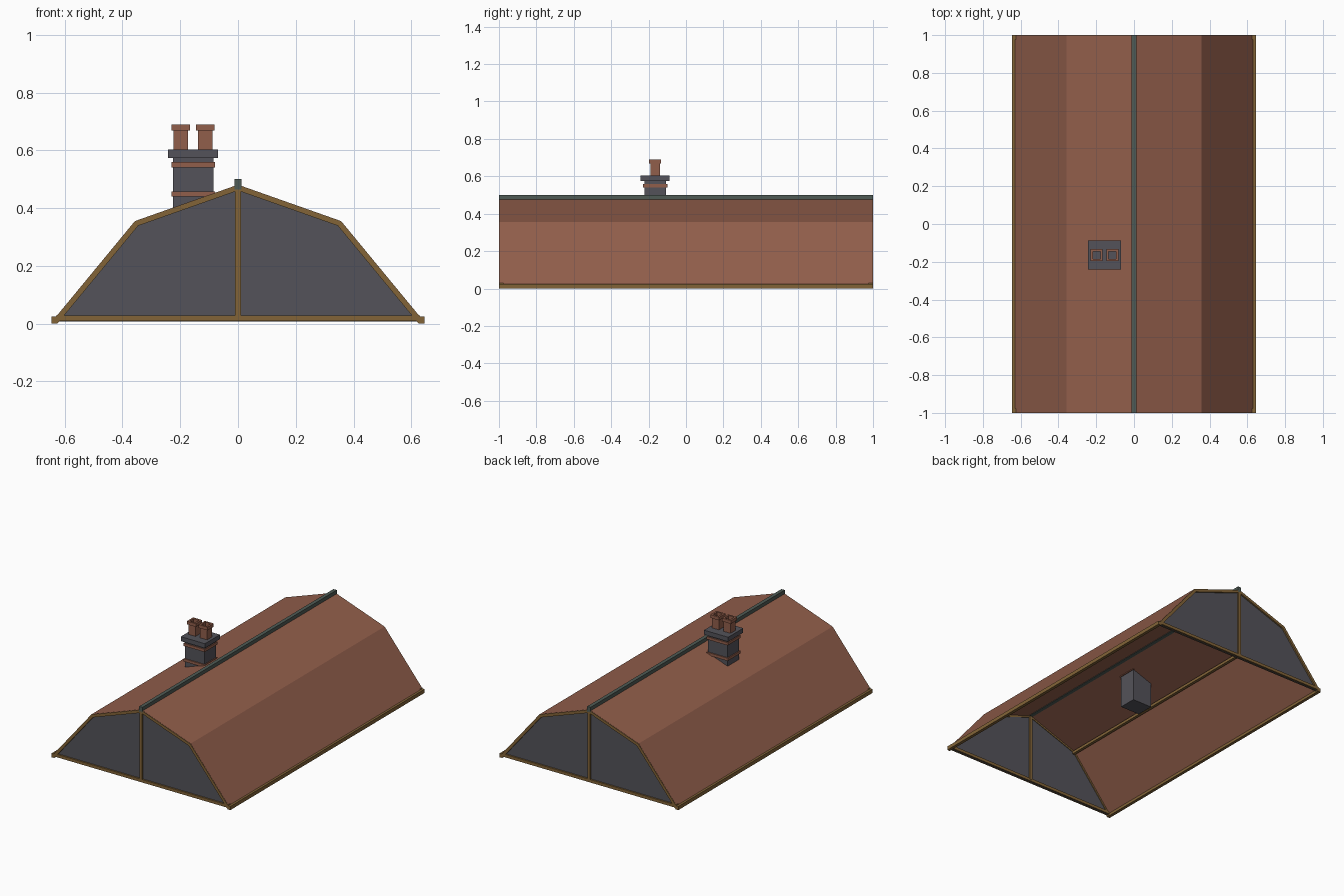
import bpy, bmesh
from mathutils import Vector

if "Cube" in bpy.data.objects:
    bpy.data.objects.remove(bpy.data.objects["Cube"])


def material(name, rgb):
    m = bpy.data.materials.new(name)
    m.diffuse_color = (*rgb, 1)
    m.use_nodes = True
    m.node_tree.nodes["Principled BSDF"].inputs["Base Color"].default_value = m.diffuse_color
    return m


TILE = material("terracotta", (0.285, 0.112, 0.070))
STONE = material("dark_stone", (0.088, 0.086, 0.101))
WOOD = material("golden_wood", (0.225, 0.127, 0.039))
RIDGE = material("green_grey_ridge", (0.078, 0.105, 0.091))


def finish(name, bm, mat):
    bmesh.ops.recalc_face_normals(bm, faces=bm.faces)
    me = bpy.data.meshes.new(name)
    bm.to_mesh(me)
    bm.free()
    me.materials.append(mat)
    ob = bpy.data.objects.new(name, me)
    bpy.context.collection.objects.link(ob)
    return ob


def extrude(name, outline, y0, y1, mat):
    """Prism from an xz outline, running from y0 to y1."""
    bm = bmesh.new()
    f = bm.faces.new([bm.verts.new((x, y0, z)) for x, z in outline])
    ext = bmesh.ops.extrude_face_region(bm, geom=[f])["geom"]
    bmesh.ops.translate(bm, vec=(0, y1 - y0, 0),
                        verts=[v for v in ext if isinstance(v, bmesh.types.BMVert)])
    return finish(name, bm, mat)


def box(name, x0, x1, y0, y1, z0, z1, mat):
    return extrude(name, [(x0, z0), (x1, z0), (x1, z1), (x0, z1)], y0, y1, mat)


def tube(name, cx, cy, outer, inner, z0, z1, mat):
    """Square pipe, open at both ends."""
    bm = bmesh.new()
    corners = [(-1, -1), (1, -1), (1, 1), (-1, 1)]
    rings = [[bm.verts.new((cx + r * a, cy + r * b, z)) for a, b in corners]
             for r, z in ((outer, z0), (outer, z1), (inner, z1), (inner, z0))]
    for i in range(4):
        for j in range(4):
            p, q, k = rings[i], rings[(i + 1) % 4], (j + 1) % 4
            bm.faces.new((p[j], p[k], q[k], q[j]))
    return finish(name, bm, mat)


# Gambrel roof line, right eave to left eave
LINE = [Vector(p) for p in ((0.64, 0.012), (0.357, 0.355), (0, 0.481),
                            (-0.357, 0.355), (-0.64, 0.012))]


def inset(d):
    """Roof line moved inward by d, with mitred corners."""
    dirs = [(b - a).normalized() for a, b in zip(LINE, LINE[1:])]
    norms = [Vector((-t.y, t.x)) for t in dirs]
    out = [LINE[0] + norms[0] * d]
    for p, n, m in zip(LINE[1:-1], norms, norms[1:]):
        s = (n + m).normalized()
        out.append(p + s * d / s.dot(n))
    out.append(LINE[-1] + norms[-1] * d)
    return [tuple(p) for p in out]


def shell(a, b):
    return inset(a) + inset(b)[::-1]


# Tiled roof shell and ridge cap
extrude("roof_tiles", shell(0, 0.008), -0.997, 0.997, TILE)
box("ridge_cap", -0.012, 0.012, -1, 1, 0.465, 0.5, RIDGE)

# Gable ends: panel, rafters, post and tie beam
for side, s in (("front", -1), ("back", 1)):
    extrude(side + "_gable_panel", inset(0.006), s * 0.984, s * 0.99, STONE)
    extrude(side + "_rafters", shell(0.001, 0.019), s * 0.98, s, WOOD)
    box(side + "_post", -0.01, 0.01, s * 0.974, s, 0.02, 0.472, WOOD)
    box(side + "_tie_beam", -0.63, 0.63, s * 0.976, s, 0.01, 0.029, WOOD)

# Long timbers: eave beams and knee purlins
for side, s in (("left", -1), ("right", 1)):
    box(side + "_eave_beam", s * 0.625, s * 0.645, -1, 1, 0, 0.024, WOOD)
    box(side + "_purlin", s * 0.333, s * 0.351, -0.98, 0.98, 0.326, 0.344, WOOD)

# Chimney stack, hanging through the roof
box("chimney_shaft", -0.225, -0.085, -0.223, -0.107, 0.23, 0.58, STONE)
for name, z in (("lower", 0.44), ("upper", 0.541)):
    box(name + "_chimney_band", -0.231, -0.079, -0.23, -0.1, z, z + 0.018, TILE)
box("chimney_cap", -0.243, -0.069, -0.242, -0.087, 0.574, 0.603, STONE)

# Chimney pots with wider rims
for side, x in (("left", -0.198), ("right", -0.114)):
    tube(side + "_pot", x, -0.165, 0.025, 0.02, 0.6, 0.672, TILE)
    tube(side + "_pot_rim", x, -0.165, 0.032, 0.02, 0.669, 0.69, TILE)
